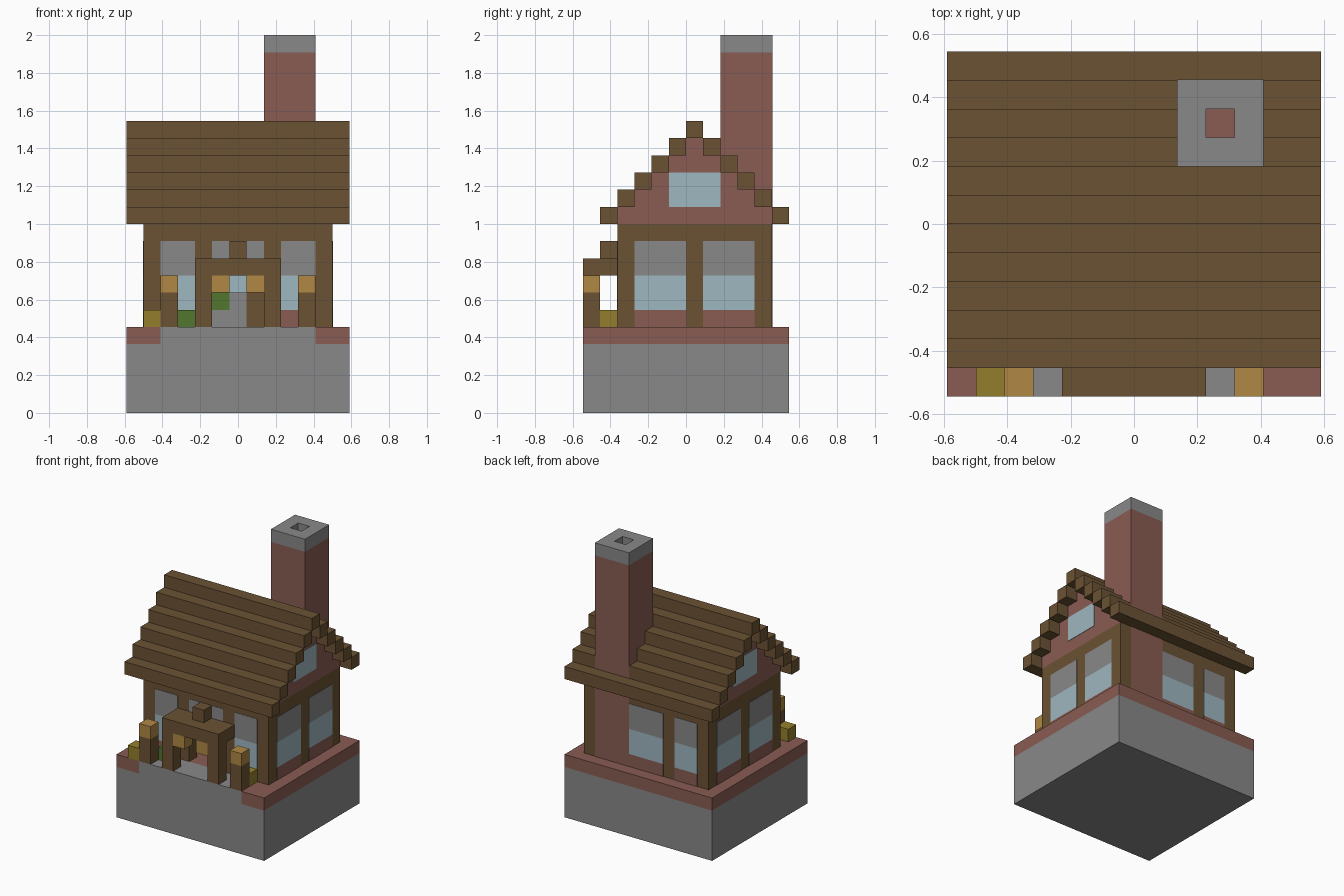
import bpy
import bmesh

U = 2 / 22      # one building block
E = 0.03        # small overlap so set-in pieces show on the wall face

cube = bpy.data.objects.get("Cube")
if cube:
    bpy.data.objects.remove(cube, do_unlink=True)


def material(name, rgb):
    lin = [((c / 255 + 0.055) / 1.055) ** 2.4 for c in rgb] + [1]
    m = bpy.data.materials.new(name)
    m.use_nodes = True
    m.diffuse_color = lin
    m.node_tree.nodes["Principled BSDF"].inputs["Base Color"].default_value = lin
    return m


wood = material("brown_wood", (107, 82, 51))
stone = material("grey_stone", (137, 137, 137))
brick = material("red_brick", (137, 92, 83))
glass = material("pale_blue_glass", (159, 183, 192))
lamp = material("amber_lamp", (176, 135, 68))
straw = material("yellow_straw", (148, 127, 44))
leaf = material("green_leaf", (82, 118, 47))


def blocks(name, mat, *boxes):
    """One object from boxes (x0, x1, y0, y1, z0, z1) measured in blocks."""
    bm = bmesh.new()
    for x0, x1, y0, y1, z0, z1 in boxes:
        verts = bmesh.ops.create_cube(bm, size=1)["verts"]
        for v in verts:
            v.co.x = (x1 if v.co.x > 0 else x0) * U - 6.5 * U
            v.co.y = (y1 if v.co.y > 0 else y0) * U - 6 * U
            v.co.z = (z1 if v.co.z > 0 else z0) * U
    mesh = bpy.data.meshes.new(name)
    bm.to_mesh(mesh)
    bm.free()
    mesh.materials.append(mat)
    ob = bpy.data.objects.new(name, mesh)
    bpy.context.collection.objects.link(ob)
    return ob


def window(name, axis, wall, a, b):
    """Brick sill, clear pane and grey upper pane set through a wall."""
    for part, mat, z0, z1 in (("sill", brick, 5, 6), ("pane", glass, 6, 8),
                              ("upper_pane", stone, 8, 10)):
        depth = (wall - E, wall + 1 + E)
        plan = (*depth, a, b) if axis == "x" else (a, b, *depth)
        blocks(f"{name}_{part}", mat, (*plan, z0, z1))


# Foundation, with a stone porch floor let into the brick border
blocks("foundation", stone, (0, 13, 0, 12, 0, 4))
blocks("porch_floor", stone, (2, 11, 0, 2, 4, 5))
blocks("brick_border", brick, (0, 13, 2, 12, 4, 5),
       (0, 2, 0, 2, 4, 5), (11, 13, 0, 2, 4, 5))

# Timber walls around a hollow room, with a doorway in front
blocks("front_wall", wood, (1, 5, 2, 3, 5, 11), (8, 12, 2, 3, 5, 11),
       (5, 8, 2, 3, 8, 11))
blocks("back_wall", wood, (1, 12, 10, 11, 5, 11))
blocks("right_wall", wood, (1, 2, 3, 10, 5, 11))
blocks("left_wall", wood, (11, 12, 3, 10, 5, 11))

# Windows
for side, wall in (("right", 1), ("left", 11)):
    window(f"{side}_front_window", "x", wall, 3, 6)
    window(f"{side}_rear_window", "x", wall, 7, 10)
    blocks(f"{side}_gable_window", glass, (wall - E, wall + 1 + E, 5, 8, 12, 14))
window("front_right_window", "y", 2, 2, 4)
window("front_left_window", "y", 2, 9, 11)
window("back_small_window", "y", 10, 2, 4)
window("back_large_window", "y", 10, 5, 8)
blocks("door_transom", stone, (5, 8, 2 - E, 3, 8, 10))

# Stepped brick gable and timber roof courses
blocks("gable", brick, *[(1, 12, 2 + n, 11 - n, 11 + n, 12 + n) for n in range(5)])
for j in range(1, 12):
    k = 16 - abs(j - 6)
    blocks("roof_course", wood, (0, 13, j, j + 1, k, k + 1))

# Chimney with a hollow stone cap
blocks("chimney", brick, (8, 11, 8, 11 + E, 5, 21))
blocks("chimney_cap", stone, (8, 11, 8, 9, 21, 22), (8, 11, 10, 11 + E, 21, 22),
       (8, 9, 9, 10, 21, 22), (10, 11, 9, 10, 21, 22))

# Porch canopy with hanging lamps
blocks("porch_posts", wood, (4, 5, 0, 1, 5, 8), (8, 9, 0, 1, 5, 8))
blocks("porch_canopy", wood, (4, 9, 0, 2, 8, 9))
blocks("canopy_finial", wood, (6, 7, 1, 2, 9, 10))
blocks("hanging_lamps", lamp, (5, 6, 0, 1, 7, 8), (7, 8, 0, 1, 7, 8))

# Lamp posts
for x in (2, 10):
    blocks("lamp_post", wood, (x, x + 1, 0, 1, 5, 7))
    blocks("post_lamp", lamp, (x, x + 1, 0, 1, 7, 8))

# Garden bales and bush
blocks("straw_bales", straw, (1, 2, 0, 1, 5, 6), (10, 11, 1, 2, 5, 6))
blocks("bush", leaf, (3, 4, 1, 2, 5, 6))

# Furniture seen through the doorway
blocks("counter", stone, (5, 6, 8, 9, 5, 6), (6, 7, 8, 9, 5, 7))
blocks("house_plant", leaf, (5, 6, 8, 9, 6, 7))
blocks("cabinet", wood, (7, 8, 8 - E, 9, 5, 7))
